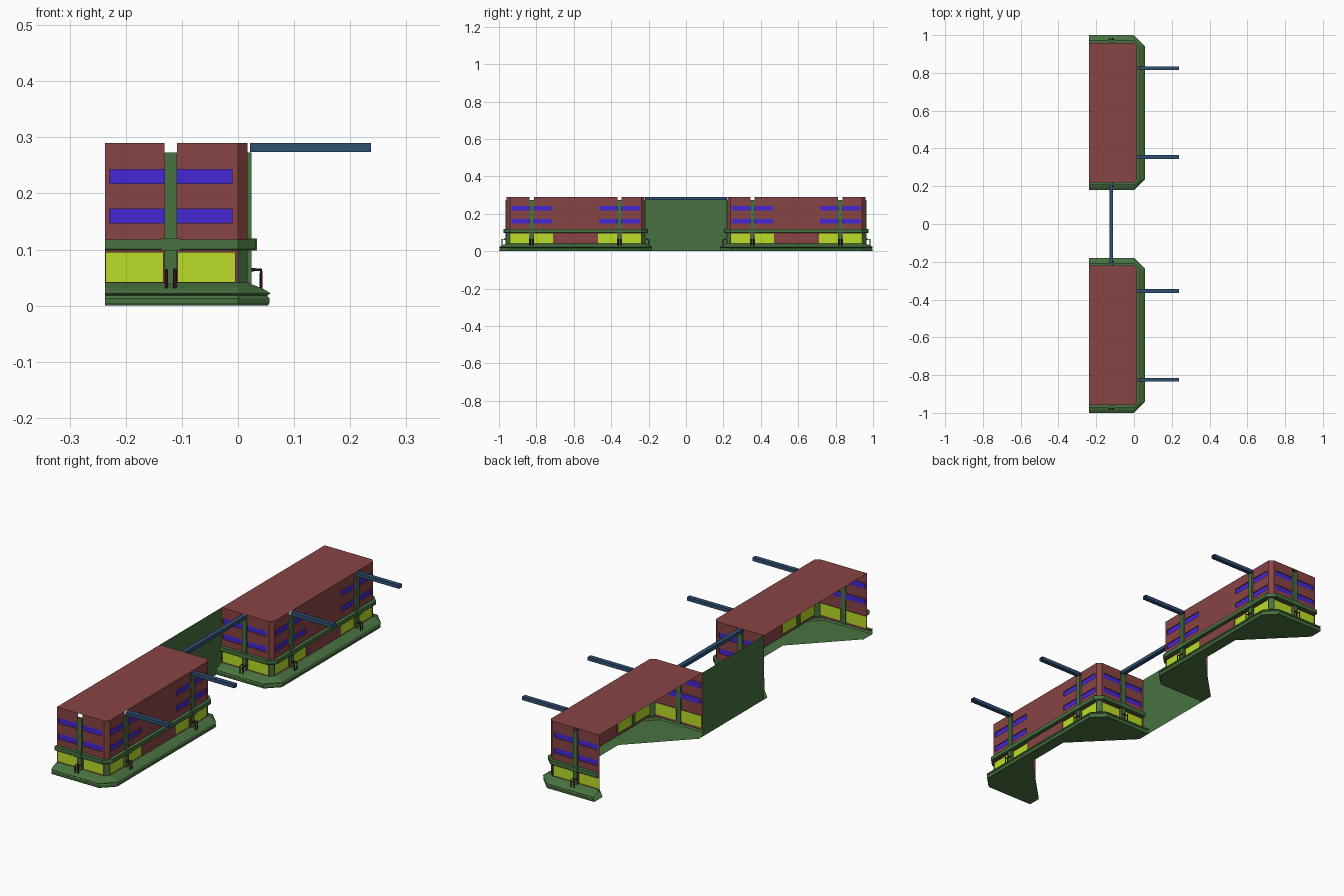
import bpy, bmesh

if "Cube" in bpy.data.objects:
    bpy.data.objects.remove(bpy.data.objects["Cube"])

BACK, FRONT, H, CH, TOP = -0.237, 0.017, 0.369, 0.017, 0.29
COLS = dict(brick=(.25, .058, .058), lime=(.5, .73, .02), violet=(.06, .02, .68),
            green=(.065, .17, .052), blue=(.03, .08, .17), dark=(.03, .006, .006))
MATS = {}
for n, c in COLS.items():
    MATS[n] = bpy.data.materials.new(n)
    MATS[n].diffuse_color = (*c, 1)


def finish(name, bm, mats, at=((0, 0, 0),)):
    bmesh.ops.remove_doubles(bm, verts=bm.verts, dist=1e-5)
    bmesh.ops.recalc_face_normals(bm, faces=bm.faces)
    me = bpy.data.meshes.new(name)
    bm.to_mesh(me)
    bm.free()
    for m in mats:
        me.materials.append(MATS[m])
    for loc in at:
        ob = bpy.data.objects.new(name, me)
        ob.location = loc
        bpy.context.collection.objects.link(ob)


def face(bm, pts, mat=0):
    f = bm.faces.new([bm.verts.new(p) for p in pts])
    f.material_index = mat


def outline(d, z):
    # wall footprint pushed out by d, open at the back
    half = [(BACK, -H - d), (0, -H - d), (FRONT + d, -H + CH)]
    return [(x, y, z) for x, y in half] + [(x, -y, z) for x, y in reversed(half)]


def loft(bm, profile):
    rings = [outline(d, z) for d, z in profile]
    for a, b in zip(rings, rings[1:]):
        for i in range(5):
            face(bm, [a[i], a[i + 1], b[i + 1], b[i]])


def box(bm, P, u, d, z, caps=True):
    # box in a wall frame; without caps it is open along d
    c = lambda i, j, k: P(u[i], d[j], z[k])
    quads = [[(0, 0, 0), (0, 1, 0), (0, 1, 1), (0, 0, 1)], [(1, 0, 0), (1, 1, 0), (1, 1, 1), (1, 0, 1)],
             [(0, 0, 0), (1, 0, 0), (1, 1, 0), (0, 1, 0)], [(0, 0, 1), (1, 0, 1), (1, 1, 1), (0, 1, 1)]]
    if caps:
        quads += [[(0, j, 0), (1, j, 0), (1, j, 1), (0, j, 1)] for j in (0, 1)]
    for q in quads:
        face(bm, [c(*v) for v in q])


def end_frame(s):
    return lambda u, d, z: (-.12 + u, s * (H + d), z)


def front_frame(y):
    return lambda u, d, z: (FRONT + d, y + u, z)


ENDS = [end_frame(s) for s in (-1, 1)]
FRONTS = [front_frame(y) for y in (-.235, .235)]
BLOCKS = ((0, -.59, 0), (0, .59, 0))


def wall(bm, P, u0, u1, centres):
    # sheet with recessed windows either side of each pillar slot
    us = {u0, u1}
    for c in centres:
        us |= {c + s * o for s in (-1, 1) for o in (.011, .0135, .109, .115)}
    us = sorted(us)
    zs = [.03, .042, .095, .147, .172, .218, .243, .273, TOP]
    bands = [(.042, .095, .0135, .115, 1), (.147, .172, .011, .109, 2), (.218, .243, .011, .109, 2)]
    for a, b in zip(us, us[1:]):
        o = min(abs((a + b) / 2 - c) for c in centres)
        if o < .011:
            continue
        for z0, z1 in zip(zs, zs[1:]):
            mat = next((m for l, h, i, j, m in bands if l <= z0 < h and i < o < j), 0)
            dep = -.004 if mat else 0
            face(bm, [P(a, dep, z0), P(b, dep, z0), P(b, dep, z1), P(a, dep, z1)], mat)
    for lo, hi, i, j, m in bands:          # window reveals
        for c in centres:
            for s in (-1, 1):
                box(bm, P, sorted((c + s * i, c + s * j)), (-.004, 0), (lo, hi), caps=False)


# walls with windows, bevelled corners
bm = bmesh.new()
for P in ENDS:
    wall(bm, P, BACK + .12, .12, [0])
wall(bm, front_frame(0), -H + CH, H - CH, [-.235, .235])
for s in (-1, 1):
    for z0, z1, m in ((.03, .1, 3), (.1, TOP, 0)):
        a, b = (0, s * H), (FRONT, s * (H - CH))
        face(bm, [(*a, z0), (*b, z0), (*b, z1), (*a, z1)], m)
finish("walls", bm, ["brick", "lime", "violet", "green"], BLOCKS)

# flat roof
bm = bmesh.new()
face(bm, outline(0, TOP))
finish("roof", bm, ["brick"], BLOCKS)

# stepped plinth and its partly open underside
bm = bmesh.new()
loft(bm, [(.036, 0), (.039, .005), (.039, .013), (.035, .018), (.041, .022), (.026, .031), (0, .041)])
finish("plinth", bm, ["green"], BLOCKS)
bm = bmesh.new()
face(bm, outline(.036, 0) + [(BACK, .345, 0), (0, .105, 0), (0, -.105, 0), (BACK, -.345, 0)])
finish("plinth_underside", bm, ["green"], BLOCKS)

# string course
bm = bmesh.new()
loft(bm, [(0, .098), (.012, .098), (.015, .101), (.015, .118), (0, .118)])
for P in ENDS + FRONTS:
    box(bm, P, (-.017, .017), (0, .017), (.098, .12))
finish("string_course", bm, ["green"], BLOCKS)

# pillars
bm = bmesh.new()
for P in ENDS + FRONTS:
    box(bm, P, (-.011, .011), (-.004, .007), (.03, .273))
finish("pillars", bm, ["green"], BLOCKS)

# overhead beams: open tubes
bm = bmesh.new()
for P in FRONTS:
    box(bm, P, (-.01, .01), (.004, .22), (.274, TOP), caps=False)
finish("front_beams", bm, ["blue"], BLOCKS)
bm = bmesh.new()
box(bm, lambda u, d, z: (-.12 + u, d, z), (-.01, .01), (-.22, .22), (.274, TOP), caps=False)
finish("linking_beam", bm, ["blue"])

# rear panel between the blocks
bm = bmesh.new()
face(bm, [(BACK, -.22, 0), (BACK, .22, 0), (BACK, .22, TOP), (BACK, -.22, TOP)])
finish("rear_panel", bm, ["green"])

# bent handrails at each pillar foot
cu = bpy.data.curves.new("handrails", 'CURVE')
cu.dimensions = '3D'
cu.bevel_depth, cu.bevel_resolution = .003, 0
cu.materials.append(MATS["dark"])
for P in ENDS + FRONTS:
    for u in (-.0075, .0075):
        sp = cu.splines.new('POLY')
        sp.points.add(2)
        for p, (d, z) in zip(sp.points, ((.006, .064), (.024, .064), (.024, .03))):
            p.co = (*P(u, d, z), 1)
for loc in BLOCKS:
    ob = bpy.data.objects.new("handrails", cu)
    ob.location = loc
    bpy.context.collection.objects.link(ob)

for m in bpy.data.materials:
    if m.users and not m.is_grease_pencil:
        m.use_nodes = True
        m.node_tree.nodes["Principled BSDF"].inputs["Base Color"].default_value = m.diffuse_color
